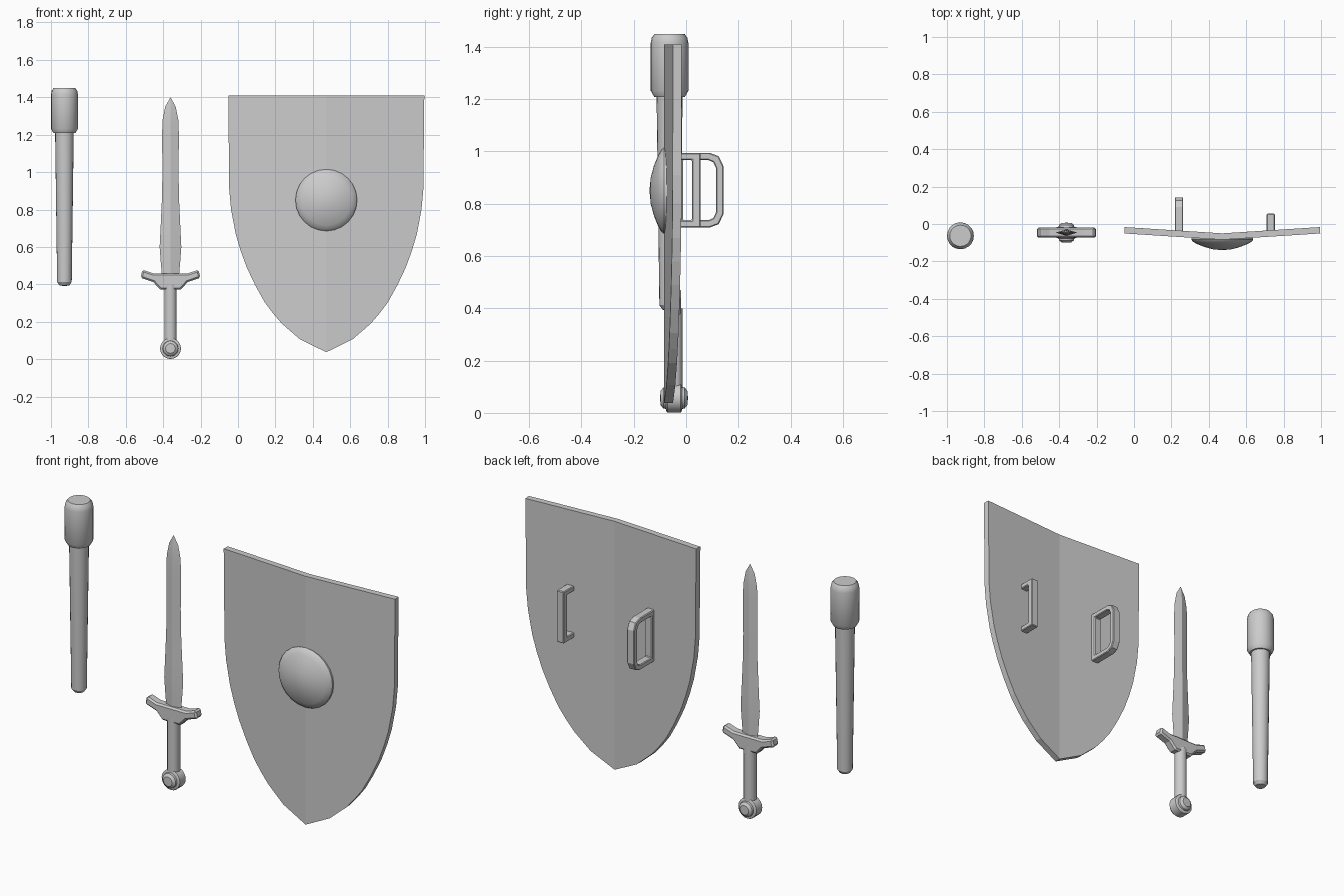
import bpy, bmesh, math
from mathutils import Matrix, Vector

cube = bpy.data.objects.get("Cube")
if cube:
    bpy.data.objects.remove(cube, do_unlink=True)

grey = bpy.data.materials.new("plain_grey")
grey.use_nodes = True
grey.diffuse_color = (0.6, 0.6, 0.6, 1)
grey.node_tree.nodes["Principled BSDF"].inputs["Base Color"].default_value = (0.6, 0.6, 0.6, 1)


def finish(name, bm, smooth=None):
    """Turn a bmesh into a named object with the shared material."""
    mesh = bpy.data.meshes.new(name)
    bm.to_mesh(mesh)
    bm.free()
    mesh.materials.append(grey)
    obj = bpy.data.objects.new(name, mesh)
    bpy.context.collection.objects.link(obj)
    if smooth:
        bpy.ops.object.select_all(action='DESELECT')
        obj.select_set(True)
        bpy.context.view_layer.objects.active = obj
        bpy.ops.object.shade_smooth_by_angle(angle=math.radians(smooth))
    return obj


def lathe(name, profile, centre, sides=20, along_y=False, flatten=1.0, smooth=32):
    """Spin (radius, height) pairs around z, or around y with height to the front."""
    bm = bmesh.new()
    verts = [bm.verts.new((r, 0, h)) for r, h in profile]
    edges = [bm.edges.new(pair) for pair in zip(verts, verts[1:])]
    bmesh.ops.spin(bm, geom=verts + edges, cent=(0, 0, 0), axis=(0, 0, 1),
                   angle=math.tau, steps=sides, use_duplicate=False)
    bmesh.ops.remove_doubles(bm, verts=bm.verts[:], dist=0.0005)
    bmesh.ops.recalc_face_normals(bm, faces=bm.faces[:])
    turn = Matrix.Rotation(math.pi / 2, 4, 'X') if along_y else Matrix.Diagonal((1, flatten, 1, 1))
    bm.transform(Matrix.Translation(Vector(centre)) @ turn)
    return finish(name, bm, smooth)


def plate(name, points, faces, thickness, bevel=0.0, offset=0):
    """Thicken a flat outline; offset 0 grows it to both sides."""
    bm = bmesh.new()
    verts = [bm.verts.new(p) for p in points]
    for face in faces:
        bm.faces.new([verts[i] for i in face])
    obj = finish(name, bm)
    solid = obj.modifiers.new("thickness", 'SOLIDIFY')
    solid.thickness, solid.offset = thickness, offset
    if bevel:
        mod = obj.modifiers.new("soft_edges", 'BEVEL')
        mod.width, mod.segments = bevel, 1
        mod.limit_method, mod.angle_limit = 'ANGLE', math.radians(50)
    return obj


# Club: tapered shaft with a thick head
lathe("club_shaft", [(0, 0.39), (0.027, 0.395), (0.039, 0.412), (0.05, 1.23)],
      (-0.928, -0.063, 0))
lathe("club_head", [(0.045, 1.208), (0.058, 1.208), (0.072, 1.232), (0.072, 1.415),
                    (0.068, 1.435), (0.057, 1.45), (0, 1.45)], (-0.928, -0.063, 0))

# Sword
SX, SY = -0.361, -0.046
lathe("sword_blade", [(0.045, 0.44), (0.052, 0.52), (0.058, 0.6), (0.053, 0.7),
                      (0.046, 0.85), (0.043, 1.0), (0.045, 1.2), (0.042, 1.28),
                      (0.028, 1.35), (0, 1.4)], (SX, SY, 0), sides=4, flatten=0.3)
lathe("sword_grip", [(0.033, 0.09), (0.033, 0.4)], (SX, SY, 0), sides=12)
half_pommel = [(0.056, 0.025), (0.052, 0.029), (0.042, 0.031), (0.04, 0.041), (0.026, 0.052), (0, 0.053)]
lathe("sword_pommel", [(r, -h) for r, h in reversed(half_pommel)] + half_pommel,
      (SX, SY, 0.057), along_y=True)
half_guard = [(0.055, 0.372), (0.092, 0.412), (0.16, 0.435), (0.15, 0.478), (0.09, 0.458)]
guard = half_guard + [(-x, z) for x, z in reversed(half_guard)]
plate("sword_guard", [(SX + x, SY, z) for x, z in guard], [range(len(guard))], 0.054, 0.009)

# Shield: two flat halves folded along the centre line
CX = 0.472
half = [(0.524, 1.41), (0.519, 0.91), (0.509, 0.8), (0.484, 0.668), (0.458, 0.58),
        (0.425, 0.49), (0.38, 0.395), (0.33, 0.305), (0.285, 0.245), (0.238, 0.19),
        (0.142, 0.107)]
points = [(CX, -0.084, 1.41), (CX, -0.084, 0.037)]
for side in (1, -1):
    points += [(CX + side * x, -0.084 + 0.064 * x, z) for x, z in half]
n = len(half)
plate("shield_body", points, [[0, 1] + list(range(n + 1, 1, -1)),
                              [1, 0] + list(range(n + 2, 2 * n + 2))], 0.034, offset=-1)
lathe("shield_boss", [(0.165, 0.06), (0.165, 0.084), (0.158, 0.094), (0.135, 0.107),
                      (0.095, 0.123), (0.05, 0.135), (0, 0.14)],
      (CX, 0, 0.85), sides=24, along_y=True)

# Handles on the back, mirrored about their middle height
MID = 0.852


def mirrored(x, pairs):
    return ([(x, y, MID - h) for y, h in pairs]
            + [(x, y, MID + h) for y, h in reversed(pairs)])


outer = mirrored(0.24, [(-0.05, 0.143), (0.09, 0.143), (0.125, 0.13), (0.143, 0.092)])
inner = mirrored(0.24, [(-0.012, 0.115), (0.085, 0.115), (0.104, 0.107), (0.114, 0.086)])
m = len(outer)
plate("grip_loop", outer + inner,
      [(i, (i + 1) % m, m + (i + 1) % m, m + i) for i in range(m)], 0.044, 0.004)
arm = mirrored(0.731, [(-0.04, 0.143), (0.055, 0.143)])
arm += reversed(mirrored(0.731, [(-0.04, 0.115), (0.022, 0.115)]))
plate("arm_bracket", arm, [range(len(arm))], 0.044, 0.004)
